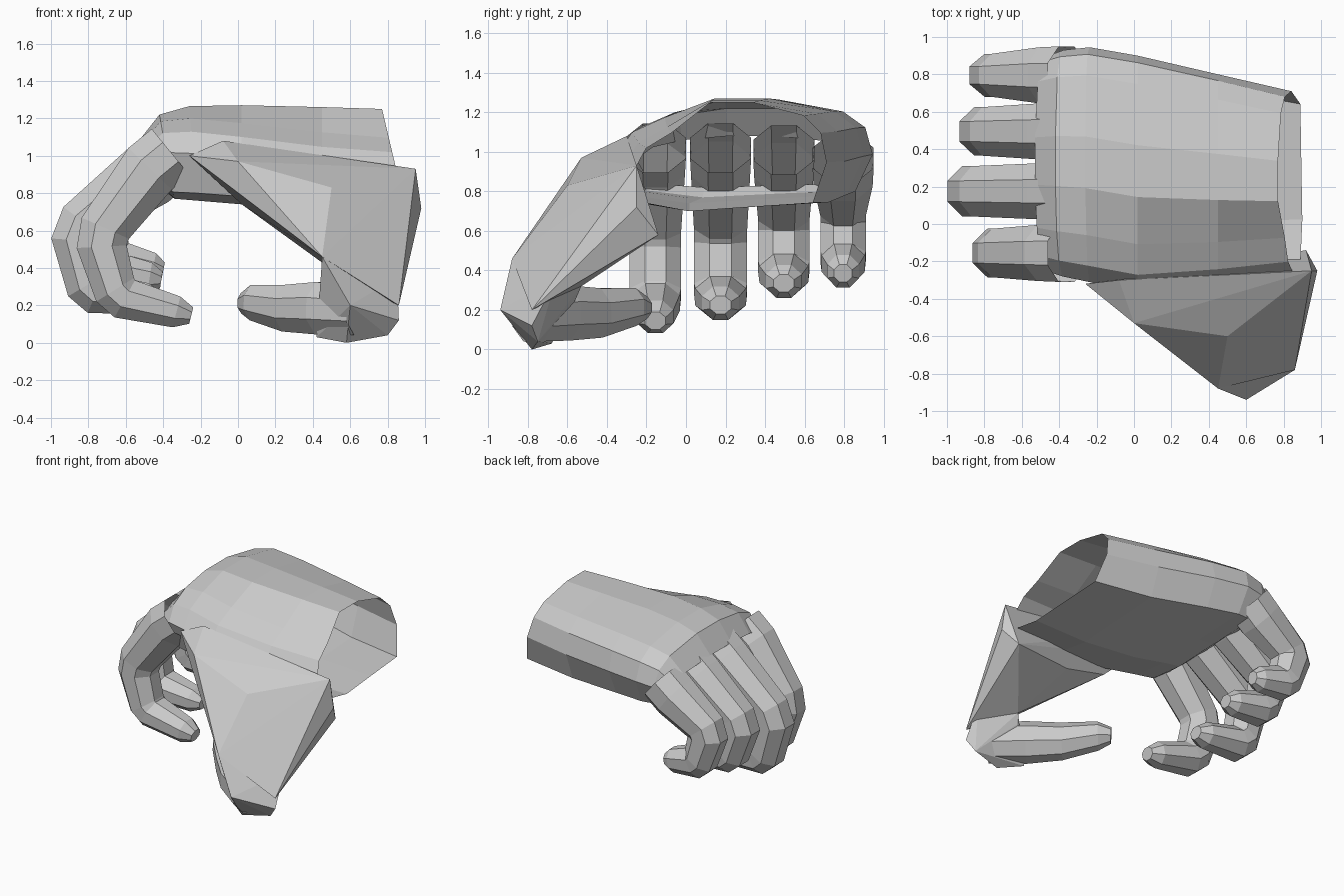
import bpy, bmesh
from math import cos, sin, pi
from mathutils import Vector

if "Cube" in bpy.data.objects:
    bpy.data.objects.remove(bpy.data.objects["Cube"])

GREY = (0.6, 0.6, 0.6, 1)
skin = bpy.data.materials.new("plain grey")
skin.use_nodes = True
skin.diffuse_color = GREY
skin.node_tree.nodes["Principled BSDF"].inputs["Base Color"].default_value = GREY


def finish(name, bm):
    bmesh.ops.recalc_face_normals(bm, faces=bm.faces)
    mesh = bpy.data.meshes.new(name)
    bm.to_mesh(mesh)
    bm.free()
    mesh.materials.append(skin)
    obj = bpy.data.objects.new(name, mesh)
    bpy.context.collection.objects.link(obj)


def loft(name, rings, cap_end):
    """Skin a row of rings, open at the first."""
    bm = bmesh.new()
    loops = [[bm.verts.new(p) for p in ring] for ring in rings]
    n = len(loops[0])
    for a, b in zip(loops, loops[1:]):
        for i in range(n):
            j = (i + 1) % n
            bm.faces.new((a[i], a[j], b[j], b[i]))
    if cap_end:
        bm.faces.new(loops[-1])
    finish(name, bm)


def digit(name, path, sizes, side):
    """Eight-sided mitred tube along a path; sizes are half width and half depth."""
    pts = [Vector(p) for p in path]
    side = Vector(side).normalized()
    rings = []
    for i, (p, (w, d)) in enumerate(zip(pts, sizes)):
        before = (p - pts[i - 1]).normalized() if i else Vector()
        after = (pts[i + 1] - p).normalized() if i + 1 < len(pts) else Vector()
        tangent = (before + after).normalized()
        normal = side.cross(tangent).normalized()
        d /= max(.7, tangent.dot(after if i == 0 else before))
        ring = []
        for k in range(8):
            a = pi / 8 + k * pi / 4
            ring.append(p + (side * w * cos(a) + normal * d * sin(a)) * 1.08)
        rings.append(ring)
    loft(name, rings, True)


def hull(name, points):
    bm = bmesh.new()
    for p in points:
        bm.verts.new(p)
    bmesh.ops.convex_hull(bm, input=bm.verts)
    loose = [v for v in bm.verts if not v.link_faces]
    bmesh.ops.delete(bm, geom=loose, context='VERTS')
    finish(name, bm)


# Palm: hollow sleeve, open at the wrist and into the fingers, front shoulder sloping
OUTLINE = [(0, .55), (.07, .78), (.2, .92), (.4, 1), (.62, 1), (.88, .88),
           (.97, .72), (1, .45), (.93, .08), (.6, .04), (.3, 0), (.06, .08)]
# x at the bottom, x at the top, y range, z range, slope of the shoulder
STATIONS = [(.9, .77, -.27, .71, .7, 1.25, .2), (.45, .45, -.32, .8, .7, 1.26, .16),
            (.02, .02, -.36, .9, .74, 1.27, .1), (-.22, -.26, -.31, .945, .76, 1.265, .05),
            (-.34, -.42, -.28, .93, .77, 1.22, 0), (-.4, -.53, -.25, .9, .82, 1.08, 0)]
rings = []
for xb, xt, y0, y1, z0, z1, slope in STATIONS:
    ring = []
    for k, (u, v) in enumerate(OUTLINE):
        if k < 3:
            v -= slope
        ring.append((xb + (xt - xb) * v, y0 + (y1 - y0) * u, z0 + (z1 - z0) * v))
    rings.append(ring)
loft("palm", rings, False)

# Fingers: y centre, root height, half width, then the two joints and tip in x, z
FINGERS = {
    "index_finger": (-.155, 1.02, .13, (-.745, .565), (-.645, .245), (-.25, .145)),
    "middle_finger": (.175, 1.02, .135, (-.875, .6), (-.795, .27), (-.41, .225)),
    "ring_finger": (.495, 1.01, .13, (-.81, .65), (-.725, .385), (-.41, .335)),
    "little_finger": (.795, .97, .115, (-.755, .685), (-.675, .44), (-.4, .385)),
}
for name, (y, root, w, mid, end, tip) in FINGERS.items():
    knuckle, mid, end, tip = [Vector(p) for p in ((-.47, root - .09), mid, end, tip)]
    path = [(-.36, root), knuckle, mid.lerp(knuckle, .13), mid.lerp(end, .16),
            end.lerp(mid, .12), end.lerp(tip, .1), end.lerp(tip, .8), tip]
    digit(name, [(x, y, z) for x, z in path],
          [(.155, .16), (.15, .16), (w, .135), (w, .13), (w, .115), (w * .95, .11),
           (w * .7, .085), (w * .4, .045)],
          (0, 1, 0))

# Thumb
digit("thumb",
      [(.66, -.79, .17), (.45, -.63, .185), (.27, -.46, .185), (.09, -.28, .215), (.03, -.21, .21)],
      [(.12, .13), (.13, .14), (.11, .125), (.09, .095), (.05, .055)],
      (.66, .75, 0))

# Fleshy wedge running from the palm and wrist down to the thumb
KNOT = [(.45, -.88, .46), (.85, -.66, .35), (.6, -.53, .32)]
hull("thumb_web", KNOT + [
    (-.08, -.3, 1.08), (-.26, -.32, 1), (0, -.53, .97), (.5, -.6, .83), (.86, -.78, .2),
    (.95, -.25, .93), (.98, -.25, .72), (.92, -.14, .58), (.4, -.24, .62),
    (.02, -.3, .74)])
hull("thumb_base", KNOT + [
    (.6, -.94, .2), (.86, -.78, .12), (.58, -.78, 0), (.8, -.75, .04),
    (.42, -.68, .03), (.58, -.56, .25)])
